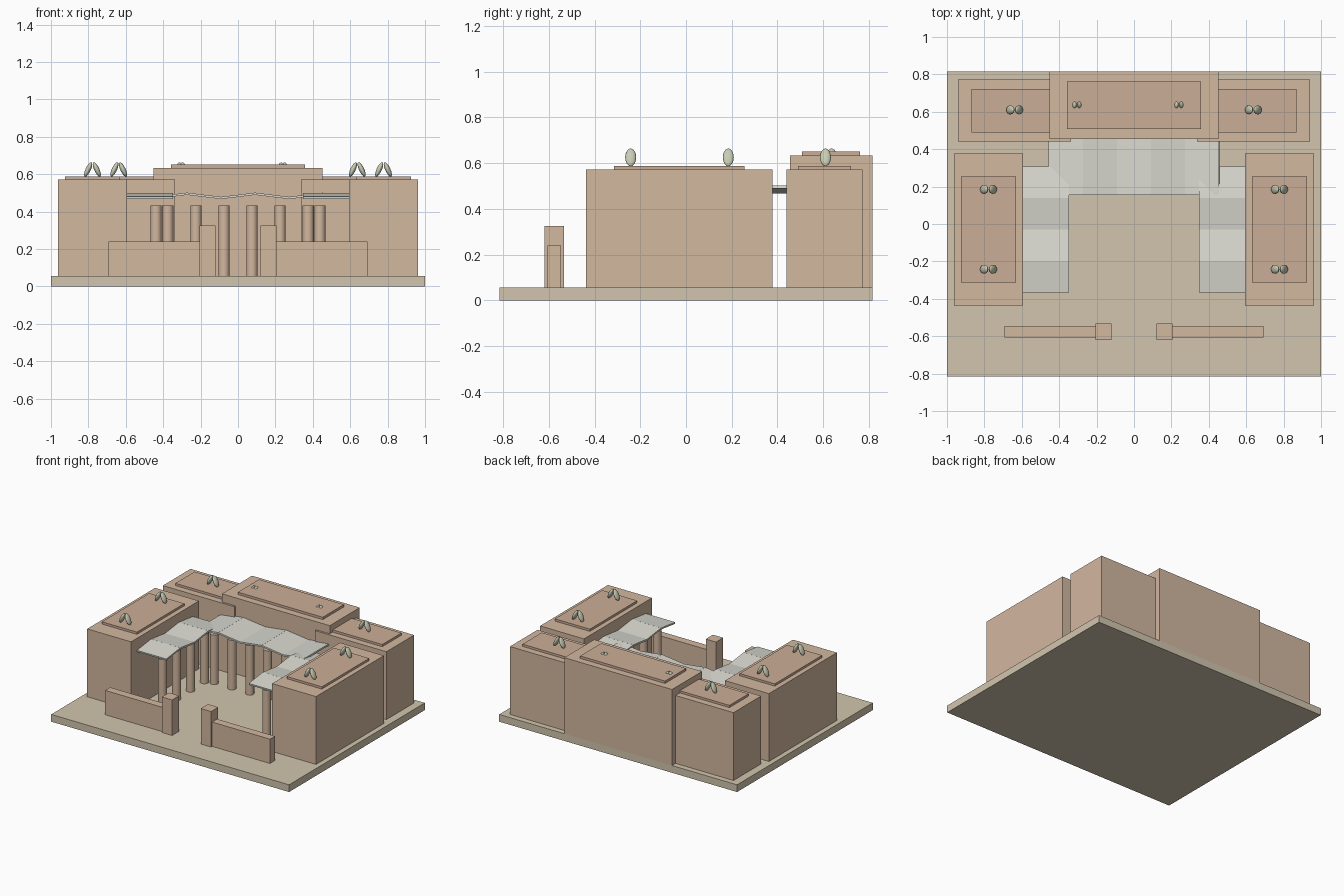
import bpy, bmesh, math

if "Cube" in bpy.data.objects:
    bpy.data.objects.remove(bpy.data.objects["Cube"])


def material(name, rgb):
    m = bpy.data.materials.new(name)
    m.diffuse_color = (*rgb, 1)
    m.use_nodes = True
    m.node_tree.nodes["Principled BSDF"].inputs["Base Color"].default_value = m.diffuse_color
    return m


WALL = material("adobe", (0.65, 0.48, 0.35))
ROOF = material("roof_clay", (0.60, 0.42, 0.31))
SAND = material("sand", (0.64, 0.56, 0.42))
SHADE = material("pale_canopy", (0.70, 0.70, 0.64))
LEAF = material("dry_green", (0.58, 0.61, 0.46))


def box(name, x0, x1, y0, y1, z0, z1, mat):
    bpy.ops.mesh.primitive_cube_add(size=1, location=((x0 + x1) / 2, (y0 + y1) / 2, (z0 + z1) / 2))
    o = bpy.context.object
    o.name = name
    o.scale = (abs(x1 - x0), y1 - y0, z1 - z0)
    o.data.materials.append(mat)
    return o


def column(name, x, y):
    bpy.ops.mesh.primitive_cylinder_add(vertices=20, radius=0.03, depth=0.377, location=(x, y, 0.2435))
    o = bpy.context.object
    o.name = name
    o.data.materials.append(WALL)
    bpy.ops.object.shade_smooth_by_angle(angle=math.radians(40))


def plant(x, y):
    # two leaning leaves that meet at the tip
    for s in (-1, 1):
        bpy.ops.mesh.primitive_uv_sphere_add(segments=16, ring_count=10, radius=1,
                                             location=(x + s * 0.023, y, 0.625))
        o = bpy.context.object
        o.name = "plant_leaf"
        o.scale = (0.014, 0.024, 0.042)
        o.rotation_euler = (0, -s * math.radians(25), 0)
        o.data.materials.append(LEAF)
        bpy.ops.object.shade_smooth_by_angle(angle=math.radians(60))


G = 0.055   # ground slab top
box("ground_slab", -1, 1, -0.815, 0.815, 0, G, SAND)

# rear hall with raised roof
box("rear_hall", -0.453, 0.453, 0.455, 0.815, G, 0.633, WALL)
box("rear_hall_roof", -0.357, 0.357, 0.508, 0.762, 0.633, 0.651, ROOF)

TILT = math.radians(7)
for s in (-1, 1):
    # side wings and rear corner blocks
    box("side_wing", s * 0.593, s * 0.962, -0.437, 0.378, G, 0.571, WALL)
    box("side_wing_roof", s * 0.63, s * 0.925, -0.314, 0.255, 0.571, 0.588, ROOF)
    box("corner_block", s * 0.338, s * 0.94, 0.44, 0.772, G, 0.571, WALL)
    box("corner_block_roof", s * 0.408, s * 0.87, 0.49, 0.721, 0.571, 0.588, ROOF)
    # front walls with gate posts
    box("front_wall", s * 0.16, s * 0.693, -0.606, -0.546, G, 0.24, WALL)
    box("gate_post", s * 0.121, s * 0.207, -0.619, -0.533, G, 0.325, WALL)
    # side arcade: columns and zigzag canopy
    for i in range(4):
        y = 0.223 - 0.168 * i
        column("side_column", s * 0.438, y)
        p = box("side_canopy", s * 0.347, s * 0.594, y - 0.085, y + 0.085, 0.478, 0.490, SHADE)
        p.rotation_euler.x = -TILT if i % 2 == 0 else TILT
    # roof plants
    plant(s * 0.638, 0.61)
    for y in (0.185, -0.242):
        plant(s * 0.778, y)

# rear arcade
for i in range(6):
    column("rear_column", -0.375 + 0.15 * i, 0.25)
for i in range(5):
    x = -0.364 + 0.182 * i
    p = box("rear_canopy", x - 0.092, x + 0.092, 0.155, 0.458, 0.478, 0.490, SHADE)
    p.rotation_euler.y = -TILT if i % 2 == 0 else TILT

# plants sunk into the hall roof
for x in (-0.305, 0.24):
    plant(x, 0.637)
